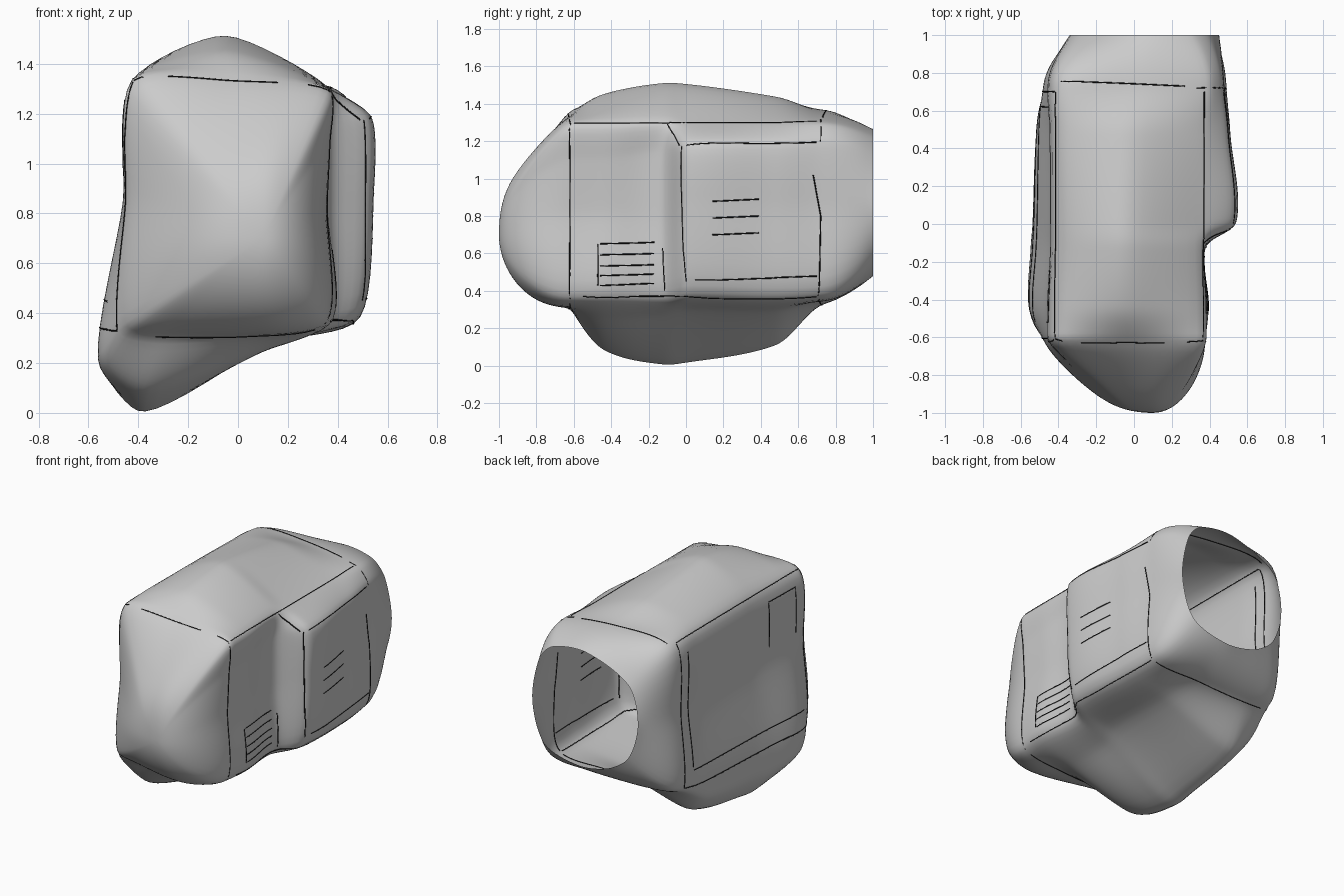
import bpy, bmesh, math
from mathutils import Vector
from mathutils.bvhtree import BVHTree

if "Cube" in bpy.data.objects:
    bpy.data.objects.remove(bpy.data.objects["Cube"])

# Cross-sections along y, ten (x, z) points each, clockwise from the left side
SECTIONS = {
    -0.62: [(-.45, .85), (-.43, 1.34), (-.03, 1.34), (.37, 1.30), (.37, 1.10),
            (.355, .8), (.36, .36), (.05, .31), (-.28, .31), (-.47, .34)],
    -0.44: [(-.46, .85), (-.43, 1.34), (-.05, 1.455), (.37, 1.30), (.37, 1.10),
            (.36, .8), (.385, .37), (.10, .25), (-.36, .08), (-.56, .22)],
    -0.12: [(-.44, .85), (-.42, 1.34), (-.05, 1.515), (.36, 1.31), (.37, 1.15),
            (.37, .8), (.36, .36), (.10, .26), (-.38, .00), (-.55, .20)],
    0.00: [(-.44, .85), (-.42, 1.34), (-.05, 1.51), (.37, 1.30), (.53, 1.18),
           (.535, .88), (.48, .38), (.15, .29), (-.38, .01), (-.54, .22)],
    0.48: [(-.44, .85), (-.42, 1.34), (-.03, 1.44), (.37, 1.30), (.50, 1.19),
           (.505, .85), (.48, .37), (.15, .29), (-.36, .105), (-.52, .26)],
    0.74: [(-.45, .85), (-.42, 1.33), (.00, 1.355), (.39, 1.30), (.47, 1.20),
           (.475, .85), (.46, .38), (.10, .35), (-.28, .33), (-.47, .37)],
    1.00: [(-.34, .87), (-.27, 1.12), (.05, 1.26), (.30, 1.23), (.40, 1.12),
           (.45, .83), (.36, .56), (.10, .48), (-.12, .52), (-.27, .63)],
}
YS = list(SECTIONS)
APEX = Vector((.1, -1.0, .70))


def hermite(p0, p1, m0, m1, t):
    a, b = t * t, t * t * t
    return p0 * (2*b - 3*a + 1) + m0 * (b - 2*a + t) + p1 * (3*a - 2*b) + m1 * (b - a)


def section(y):
    """Interpolate the control points lengthwise, then round them into a loop."""
    i = max(k for k in range(len(YS) - 1) if YS[k] <= y + 1e-9)
    h = YS[i+1] - YS[i]
    rows = [[Vector(p) for p in SECTIONS[v]] for v in YS]

    def slope(k, j):
        a, b = max(k - 1, 0), min(k + 1, len(YS) - 1)
        f = {0: 1.3, 5: .35, 6: 1.7}.get(k, .85)
        return (rows[b][j] - rows[a][j]) / (YS[b] - YS[a]) * h * f

    t = (y - YS[i]) / h
    c = [hermite(rows[i][j], rows[i+1][j], slope(i, j), slope(i+1, j), t) for j in range(10)]
    soft = .6 + .25 * max(0, (y - .7) / .3)
    loop = []
    for j in range(10):
        a, b, d, e = (c[(j + k) % 10] for k in (-1, 0, 1, 2))
        chord = (d - b).length * soft
        m0 = (d - a).normalized() * chord
        m1 = (e - b).normalized() * chord
        for s in range(8):
            p = hermite(b, d, m0, m1, s / 8)
            loop.append(Vector((p.x, y, max(p.y, 0))))
    return loop


# Body: domed front that turns rounder towards its tip, boxy middle, open rear
front = section(-.62)
rings = []
for s in range(19, 0, -1):
    a = s / 20 * math.pi / 2
    ring = []
    for p in front:
        d = p - APEX
        rx = .53 if d.x < 0 else .26
        rz = .64 if d.z > 0 else .38
        th = math.atan2(d.z / rz, d.x / rx)
        oval = Vector((rx * math.cos(th), 0, rz * math.sin(th)))
        d = d.lerp(oval, math.sin(a) ** 1.2)
        flat = math.cos((th - 2.2) / 2) ** 2
        k = math.cos(a) * (1 - (.30 * flat - .06) * math.sin(2 * a))
        ring.append(Vector((APEX.x + d.x * k, -.62 - .38 * math.sin(a), APEX.z + d.z * k)))
    rings.append(ring)
rings += [section(-.62 + 1.62 * s / 80) for s in range(81)]

bm = bmesh.new()
grid = [[bm.verts.new(p) for p in r] for r in rings]
n = len(front)
for r, q in zip(grid, grid[1:]):
    for j in range(n):
        bm.faces.new((r[j], r[(j+1) % n], q[(j+1) % n], q[j]))
tip = bm.verts.new(APEX)
for j in range(n):
    bm.faces.new((tip, grid[0][(j+1) % n], grid[0][j]))
# relax the creases slightly, keeping the open rim in place
inner = [v for v in bm.verts if not v.is_boundary]
for _ in range(3):
    bmesh.ops.smooth_vert(bm, verts=inner, factor=.5, use_axis_x=True,
                          use_axis_y=False, use_axis_z=True)
for v in bm.verts:
    v.co.z = max(v.co.z, 0)
bmesh.ops.recalc_face_normals(bm, faces=bm.faces)
tree = BVHTree.FromBMesh(bm)
mesh = bpy.data.meshes.new("body_shell")
bm.to_mesh(mesh)
bm.free()
for f in mesh.polygons:
    f.use_smooth = True
bpy.context.collection.objects.link(bpy.data.objects.new("body_shell", mesh))

# Drawn strokes: thin dark lines that follow the shell
ink = bpy.data.materials.new("ink")
ink.diffuse_color = (.01, .01, .01, 1)
ink.use_nodes = True
ink.node_tree.nodes["Principled BSDF"].inputs["Base Color"].default_value = ink.diffuse_color


def strokes(name, lines):
    cu = bpy.data.curves.new(name, 'CURVE')
    cu.dimensions = '3D'
    cu.bevel_depth = .0035
    cu.bevel_resolution = 0
    cu.materials.append(ink)
    for line in lines:
        pts = []
        for a, b in zip(line, line[1:]):
            a, b = Vector(a), Vector(b)
            steps = max(2, int((b - a).length / .04))
            pts += [a.lerp(b, s / steps) for s in range(steps + 1)]
        sp = cu.splines.new('POLY')
        sp.points.add(len(pts) - 1)
        for q, p in zip(sp.points, pts):
            q.co = (*tree.find_nearest(p)[0], 1)
    bpy.context.collection.objects.link(bpy.data.objects.new(name, cu))


strokes("front_edge_lines", [
    [(-.43, -.62, 1.35), (-.38, -.62, 1.35)], [(-.28, -.62, 1.34), (.16, -.62, 1.31)],
    [(.28, -.62, 1.31), (.37, -.62, 1.30), (.345, -.62, .36)],
    [(.31, -.62, .33), (-.33, -.62, .31)], [(-.49, -.6, .33), (-.43, -.62, 1.34)]])
strokes("long_edge_lines", [
    [(-.42, -.6, 1.34), (-.42, .7, 1.34)], [(.37, -.6, 1.30), (.37, .7, 1.30)],
    [(-.49, -.6, .33), (-.5, .7, .36)],
    [(.37, -.55, .37), (.36, -.14, .37), (.46, 0, .37), (.46, .7, .35)]])
strokes("rear_edge_lines", [
    [(-.38, .75, 1.33), (.27, .73, 1.33)], [(.33, .72, 1.31), (.48, .72, 1.2)],
    [(.48, .68, 1.02), (.47, .72, .8), (.47, .71, .35)],
    [(-.42, .7, 1.33), (-.48, .7, .36)], [(-.4, .71, .36), (.42, .71, .36)]])
strokes("side_block_lines", [
    [(.37, -.1, 1.29), (.5, -.05, 1.18)], [(.52, -.04, 1.18), (.5, 0, .45)],
    [(.53, 0, 1.18), (.5, .7, 1.2)], [(.5, .05, .46), (.47, .7, .48)]])
strokes("side_vent_lines",
        [[(.52, .14, z), (.52, .39, z + .01)] for z in (.70, .79, .88)])
strokes("grille_lines",
        [[(.37, -.46, z), (.37, -.17, z + .01)] for z in (.43, .48, .53, .59, .65)] +
        [[(.37, -.47, .65), (.37, -.47, .43)], [(.37, -.12, .63), (.37, -.11, .40)]])
strokes("left_panel_lines", [
    [(-.44, .62, 1.25), (-.46, .62, .48)], [(-.47, .62, .46), (-.47, -.5, .44)],
    [(-.43, -.25, 1.25), (-.43, -.52, 1.25), (-.44, -.52, .95)],
    [(-.43, -.25, 1.25), (-.44, -.25, .95)]])
